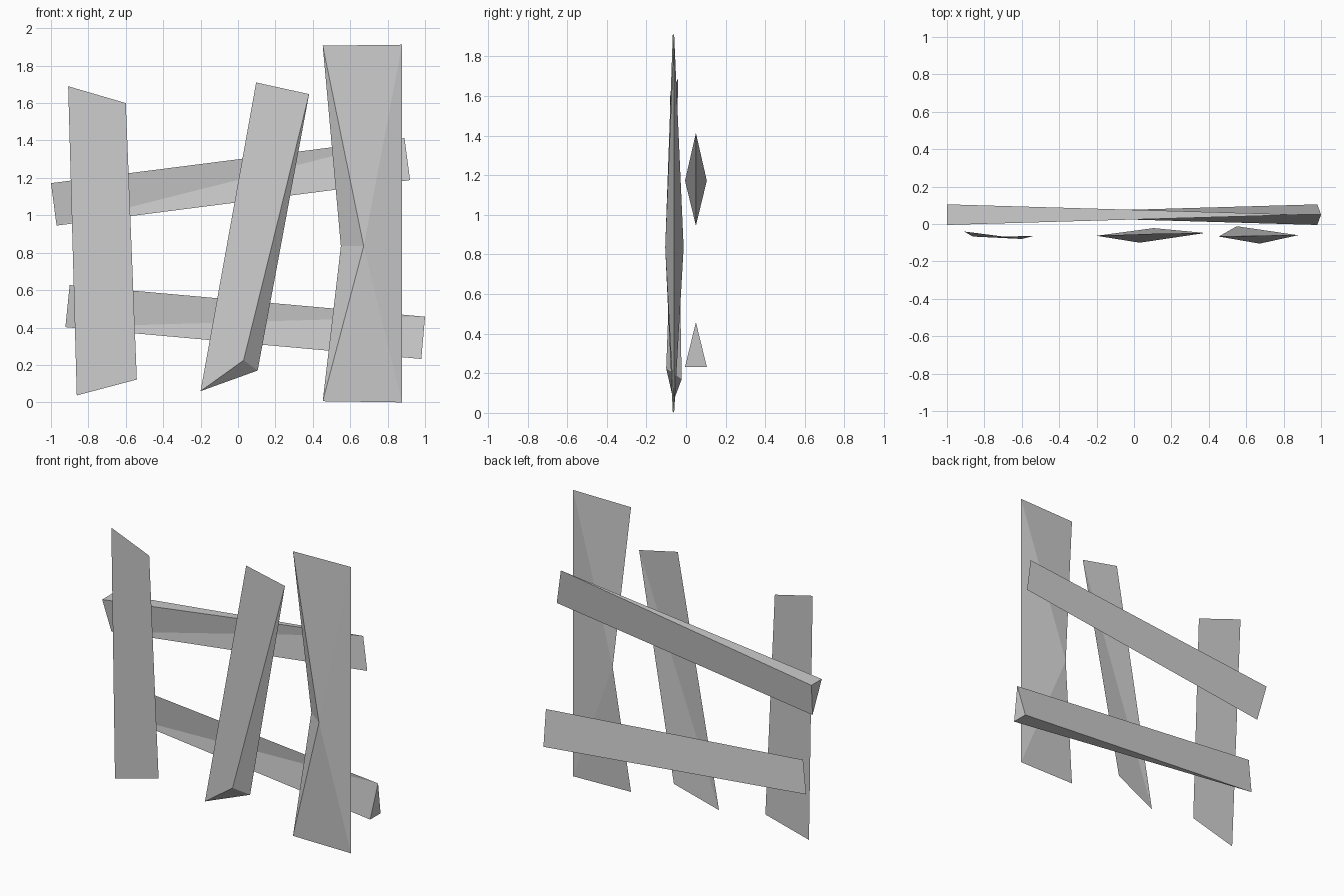
import bpy

if "Cube" in bpy.data.objects:
    bpy.data.objects.remove(bpy.data.objects["Cube"])


def add_mesh(name, verts, faces):
    mesh = bpy.data.meshes.new(name)
    mesh.from_pydata(verts, [], faces)
    mesh.update()
    obj = bpy.data.objects.new(name, mesh)
    bpy.context.collection.objects.link(obj)
    return obj


def wedge(name, apex, base_a, base_b, near, far):
    """Triangular end (apex, base_a, base_b) tapering to a sharp edge (near, far)."""
    return add_mesh(name, [apex, base_a, base_b, near, far],
                    [(0, 1, 3, 4), (0, 4, 3, 2), (3, 1, 2), (2, 1, 0)])


MID, BACK, FRONT = 0.05, 0.105, -0.005

# Two crooked rails, the lower one turned end for end
for name, apex, base, near, far in (
    ("upper_rail", (-0.97, 0.945), (-1.0, 1.172), (0.89, 1.413), (0.92, 1.188)),
    ("lower_rail", (1.0, 0.458), (0.98, 0.232), (-0.923, 0.402), (-0.90, 0.627)),
):
    wedge(name, (apex[0], MID, apex[1]),
          (base[0], BACK, base[1]), (base[0], FRONT, base[1]),
          (near[0], MID, near[1]), (far[0], MID, far[1]))

# Leaning middle plank
wedge("middle_plank", (-0.20, -0.063, 0.06),
      (0.03, -0.10, 0.225), (0.105, -0.022, 0.17),
      (0.38, -0.048, 1.648), (0.097, -0.052, 1.71))

# Thin, slightly twisted left plank
add_mesh("left_plank",
         [(-0.862, -0.067, 0.037), (-0.541, -0.065, 0.122),
          (-0.60, -0.08, 1.60), (-0.908, -0.04, 1.69)],
         [(0, 1, 2, 3)])

# Right plank with sharp corners and a thick notched middle
y = -0.067
add_mesh("right_plank",
         [(0.453, y, 1.907), (0.877, -0.06, 1.912), (0.877, -0.06, 0.0), (0.453, y, 0.006),
          (0.672, -0.105, 0.835), (0.55, -0.012, 0.835)],
         [(0, 4, 1), (4, 2, 1), (3, 2, 4),
          (1, 5, 0), (1, 2, 5), (5, 2, 3),
          (4, 0, 5), (3, 4, 5)])
